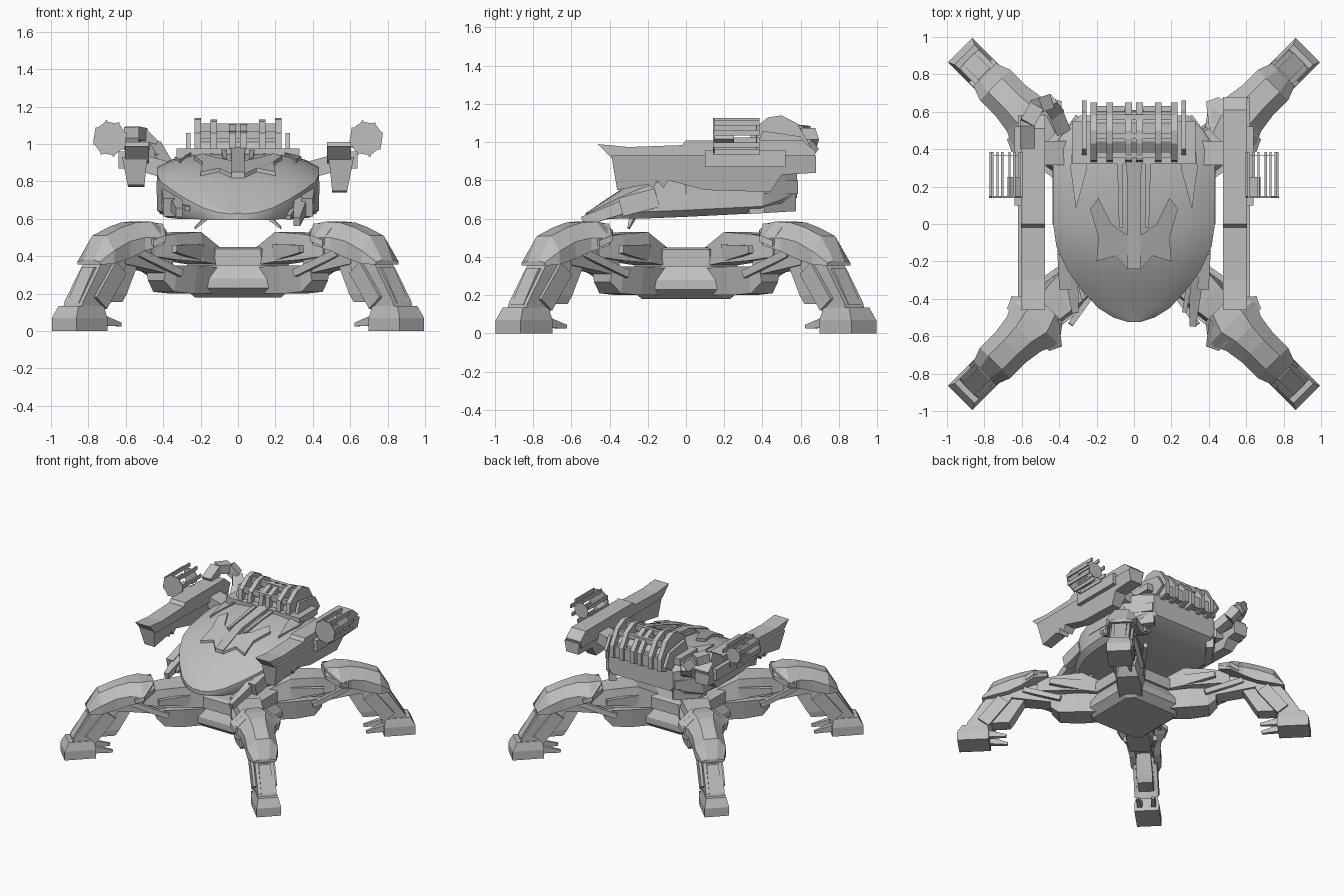
import bpy, bmesh, math
from mathutils import Vector

grey = bpy.data.materials.new("plain_grey")
grey.diffuse_color = (0.52, 0.52, 0.52, 1)


def finish(name, bm):
    bmesh.ops.recalc_face_normals(bm, faces=bm.faces)
    me = bpy.data.meshes.new(name)
    bm.to_mesh(me)
    bm.free()
    me.materials.append(grey)
    ob = bpy.data.objects.new(name, me)
    bpy.context.collection.objects.link(ob)
    return ob


def loft(name, rings):
    """Skin equal-length rings and cap both ends."""
    bm = bmesh.new()
    vs = [[bm.verts.new(p) for p in r] for r in rings]
    n = len(rings[0])
    for a, b in zip(vs, vs[1:]):
        for i in range(n):
            bm.faces.new((a[i], a[(i + 1) % n], b[(i + 1) % n], b[i]))
    bm.faces.new(vs[0])
    bm.faces.new(vs[-1])
    return finish(name, bm)


def box(name, x0, x1, y0, y1, z0, z1):
    return loft(name, [[(x0, y0, z), (x1, y0, z), (x1, y1, z), (x0, y1, z)] for z in (z0, z1)])


def prism_x(name, pts, x0, x1):
    """Side profile (y, z) extruded along x."""
    return loft(name, [[(x, y, z) for y, z in pts] for x in (x0, x1)])


def bar(name, a, b, w, h, w2=None, h2=None):
    """Tapered beam between two points."""
    a, b = Vector(a), Vector(b)
    d = (b - a).normalized()
    s = d.cross(Vector((0, 0, 1))).normalized()
    u = s.cross(d)
    rings = []
    for p, ww, hh in ((a, w, h), (b, w2 or w, h2 or h)):
        rings.append([p + s * ww * i / 2 + u * hh * j / 2 for i, j in ((-1, -1), (1, -1), (1, 1), (-1, 1))])
    return loft(name, rings)


# ---------- hull: y, half width, rim height, top height, bottom ----------
SECT = [(-0.525, 0.03, 0.625, 0.63, 0.595), (-0.50, 0.11, 0.635, 0.645, 0.595), (-0.45, 0.19, 0.66, 0.68, 0.595),
        (-0.36, 0.275, 0.705, 0.74, 0.60), (-0.25, 0.355, 0.755, 0.815, 0.60), (-0.12, 0.415, 0.80, 0.875, 0.605),
        (0.0, 0.432, 0.835, 0.91, 0.61), (0.2, 0.432, 0.87, 0.945, 0.62), (0.4, 0.432, 0.88, 0.955, 0.63),
        (0.5, 0.37, 0.88, 0.955, 0.665), (0.58, 0.29, 0.87, 0.94, 0.71)]
FLAT = 3.6


def hull_z(x, y):
    """Height of the upper shell."""
    for a, b in zip(SECT, SECT[1:]):
        if y <= b[0]:
            t = max(0, (y - a[0]) / (b[0] - a[0]))
            w, e, h = (a[i] + (b[i] - a[i]) * t for i in (1, 2, 3))
            return e + (h - e) * max(0, 1 - (abs(x) / w) ** FLAT)
    return 0.94


rings = []
for y, w, e, h, b in SECT:
    half = [(0.9 * w, b), (w, b + 0.035 if y > -0.48 else b + 0.015), (w, e)]
    half += [(f * w, e + (h - e) * (1 - f ** FLAT)) for f in (0.85, 0.6, 0.3)]
    rings.append([(x, y, z) for x, z in half] + [(0, y, h)] + [(-x, y, z) for x, z in reversed(half)])
hull = loft("hull", rings)
hull.data.shade_smooth()
hull.select_set(True)
bpy.context.view_layer.objects.active = hull
bpy.ops.object.shade_smooth_by_angle(angle=math.radians(28))


def plate(name, pts, t=0.02):
    """Armour plate that follows the upper shell."""
    return loft(name, [[(x, y, hull_z(x, y) + dz) for x, y in pts] for dz in (-0.02, t)])


plate("spine_plate", [(-0.04, 0.36), (-0.035, 0.0), (-0.035, -0.24), (0.035, -0.24), (0.035, 0.0), (0.04, 0.36)], 0.03)
for s, side in ((-1, "left"), (1, "right")):
    m = lambda pts: [(s * x, y) for x, y in pts]
    plate(side + "_chevron_plate", m([(0.035, -0.06), (0.12, 0.0), (0.19, 0.14), (0.235, 0.08), (0.19, -0.07),
                                      (0.20, -0.20), (0.10, -0.17), (0.035, -0.24)]))
    plate(side + "_shoulder_plate", m([(0.25, 0.5), (0.32, 0.5), (0.34, 0.3), (0.31, 0.08), (0.25, 0.3)]), 0.015)
    plate(side + "_inner_strip", m([(0.06, 0.34), (0.09, 0.34), (0.08, -0.02), (0.06, -0.02)]))
    # rim armour and rear skirt
    loft(side + "_rim_armour", [[(s * x, y, z) for x, y in ((0.40, -0.05), (0.436, 0.0), (0.436, 0.41), (0.31, 0.585), (0.27, 0.55))]
                                for z in (0.73, 0.80)])
    loft(side + "_rear_skirt", [[(s * x, y, z + y * 0.06) for x, y in ((0.42, 0.33), (0.42, 0.41), (0.29, 0.575), (0.25, 0.54), (0.37, 0.37))]
                                for z in (0.605, 0.70)])
    # guns slung under the nose
    y0, z0 = (-0.54, 0.585) if s > 0 else (-0.47, 0.635)
    bar(side + "_nose_gun", (s * 0.315, y0, z0), (s * 0.34, -0.22, 0.70), 0.035, 0.05, 0.08, 0.08)
    bar(side + "_nose_gun_mount", (s * 0.37, -0.34, 0.66), (s * 0.38, -0.15, 0.71), 0.06, 0.10)
    bar(side + "_nose_barrel", (s * 0.27, y0 + 0.07, z0 + 0.02), (s * 0.31, -0.22, 0.68), 0.025, 0.025)
    bar(side + "_belly_claw", (s * 0.23, -0.3, 0.55), (s * 0.17, -0.28, 0.605), 0.01, 0.01, 0.03, 0.02)

# ---------- engine deck on the rear of the hull ----------
box("engine_base", -0.33, 0.33, 0.32, 0.55, 0.92, 0.975)
prism_x("engine_core", [(0.36, 0.95), (0.38, 1.01), (0.44, 1.05), (0.54, 1.05), (0.60, 0.99), (0.61, 0.90), (0.5, 0.87)], -0.21, 0.21)
for x, h in ((-0.215, 0.05), (-0.13, 0.04), (-0.03, 0.02), (0.03, 0.02), (0.13, 0.04), (0.215, 0.05)):
    prism_x("engine_rib", [(0.33, 0.97), (0.34, 1.06), (0.43, 1.08 + h), (0.50, 1.09 + h), (0.58, 1.05 + h),
                           (0.65, 0.98), (0.65, 0.88), (0.58, 0.86)], x - 0.018, x + 0.018)
for y, z in ((0.37, 1.05), (0.47, 1.09), (0.57, 1.06)):
    box("engine_crossbar", -0.23, 0.23, y - 0.015, y + 0.015, z - 0.02, z + 0.02)
for s in (-1, 1):
    prism_x("engine_fin", [(0.36, 0.95), (0.40, 1.06), (0.60, 1.03), (0.66, 0.93), (0.58, 0.88)], s * 0.265 - 0.012, s * 0.265 + 0.012)
    box("exhaust_box", *sorted((s * 0.05, s * 0.2)), 0.57, 0.63, 0.88, 0.97)

# ---------- long side cannons ----------
for s, side, back in ((-1, "left", 0.58), (1, "right", 0.68)):
    prism_x(side + "_cannon_top", [(-0.46, 0.99), (-0.38, 0.91), (back - 0.02, 0.89), (back, 0.95), (back - 0.07, 1.01),
                                   (0.0, 1.01), (-0.02, 0.985), (-0.3, 0.975)], s * 0.475, s * 0.605)
    # lower cheek with a toothed edge, narrowing towards the bottom
    low = 0.75 if s > 0 else 0.78
    cheek = [(-0.39, 0.93), (-0.36, low), (-0.20, low + 0.03), (-0.17, low + 0.01), (-0.15, low + 0.05), (-0.12, low + 0.01),
             (-0.09, low + 0.05), (0.10, low), (0.44, low - 0.01), (0.50, 0.83), (back, 0.84), (back, 0.93)]
    loft(side + "_cannon_cheek", [[(s * (x + k * (0.93 - z)), y, z) for y, z in cheek] for x, k in ((0.485, 0.1), (0.62, -0.2))])
    box(side + "_cannon_rail", *sorted((s * 0.59, s * 0.64)), 0.10, 0.52, 0.87, 0.96)
    bar(side + "_cannon_arm", (s * 0.34, 0.38, 0.85), (s * 0.52, 0.38, 0.90), 0.13, 0.09)
    # rotary pod: front disc and open ring of flat strips
    cx, cz, r = s * 0.685, 1.03, 0.092
    octa = lambda y, k: [(cx + k * r * math.cos((i + 0.3) * math.pi / 4), y, cz + k * r * math.sin((i + 0.3) * math.pi / 4))
                         for i in range(8)]
    loft(side + "_pod_disc", [octa(0.14, 1), octa(0.15, 1)])
    loft(side + "_pod_back_disc", [octa(0.365, 0.7), octa(0.37, 0.7)])
    for x, _, z in octa(0, 0.92):
        box(side + "_pod_strip", x - 0.006, x + 0.006, 0.14, 0.385, z - 0.014, z + 0.014)
    bar(side + "_pod_bracket", (s * 0.56, 0.20, 0.97), (s * 0.67, 0.20, 1.03), 0.10, 0.03)

# feed hose arching from the left cannon to the hull
hose = [(-0.57, 0.42, 1.0), (-0.57, 0.54, 1.06), (-0.52, 0.63, 1.05), (-0.46, 0.65, 0.99), (-0.42, 0.60, 0.92), (-0.38, 0.50, 0.86)]
for a, b in zip(hose, hose[1:]):
    bar("feed_hose_link", a, b, 0.08, 0.07)

# ---------- leg carrier under the hull ----------
square = lambda h, c, z: [(sx * (h if k else c), sy * (c if k else h), z)
                          for sx, sy, k in ((1, 1, 1), (1, 1, 0), (-1, 1, 0), (-1, 1, 1), (-1, -1, 1), (-1, -1, 0), (1, -1, 0), (1, -1, 1))]
loft("carrier_block", [square(0.23, 0.19, 0.18), square(0.29, 0.20, 0.23), square(0.29, 0.20, 0.28), square(0.25, 0.18, 0.35)])
loft("carrier_turret", [square(0.27, 0.13, 0.35), square(0.27, 0.12, 0.44), square(0.24, 0.11, 0.45)])

# ---------- four legs, modelled along the diagonal (r, side, z) ----------
trap = lambda r, wt, wb, zt, zb: [(r, -wb, zb), (r, wb, zb), (r, wt, zt), (r, -wt, zt)]


def wedge(r, w, zt, ze, zb):
    """Cross-section of the knee shield: flat crown and sloped sides."""
    return [(r, -w, zb), (r, w, zb), (r, w, ze), (r, w * 0.45, zt), (r, -w * 0.45, zt), (r, -w, ze)]


def slab(z, r0, r1, w):
    return [(r0, -w, z), (r1, -w, z), (r1, w, z), (r0, w, z)]


leg = [
    loft("hip_upper", [trap(0.22, 0.08, 0.10, 0.45, 0.35), trap(0.38, 0.10, 0.12, 0.53, 0.37),
                       trap(0.56, 0.09, 0.11, 0.52, 0.38), trap(0.72, 0.07, 0.08, 0.50, 0.40)]),
    loft("hip_lower", [trap(0.22, 0.10, 0.08, 0.34, 0.20), trap(0.42, 0.11, 0.09, 0.35, 0.20),
                       trap(0.56, 0.10, 0.08, 0.35, 0.21), trap(0.62, 0.08, 0.06, 0.35, 0.27)]),
    loft("thigh_link", [trap(0.55, 0.06, 0.06, 0.44, 0.30), trap(0.92, 0.07, 0.07, 0.48, 0.36)]),
    loft("knee_shield", [wedge(0.64, 0.10, 0.575, 0.54, 0.51), wedge(0.74, 0.175, 0.585, 0.50, 0.46),
                         wedge(0.83, 0.13, 0.58, 0.50, 0.43), wedge(0.93, 0.115, 0.555, 0.48, 0.39),
                         wedge(1.05, 0.115, 0.51, 0.43, 0.36), wedge(1.13, 0.085, 0.38, 0.37, 0.355)]),
    loft("shin", [slab(0.10, 1.09, 1.26, 0.07), slab(0.16, 1.06, 1.24, 0.07),
                  slab(0.32, 0.93, 1.13, 0.07), slab(0.46, 0.86, 1.03, 0.06)]),
    loft("shin_inner_guard", [slab(0.155, 0.93, 1.08, 0.055), slab(0.20, 0.90, 1.06, 0.06), slab(0.37, 0.80, 0.95, 0.05)]),
    loft("shin_guard", [slab(0.15, 1.22, 1.25, 0.045), slab(0.34, 1.10, 1.135, 0.045)]),
    loft("foot", [slab(0.0, 1.08, 1.315, 0.092), slab(0.07, 1.08, 1.315, 0.092), slab(0.135, 1.09, 1.28, 0.075)]),
]
for s in (-1, 1):
    # paired struts, shield wings and heel claws
    leg += [
        bar("hip_strut", (0.54, s * 0.11, 0.31), (0.82, s * 0.07, 0.42), 0.03, 0.04),
        loft("shield_wing", [[(0.64, s * 0.07, z), (0.735, s * 0.19, z - 0.06), (0.80, s * 0.16, z - 0.09), (0.80, s * 0.07, z)]
                             for z in (0.54, 0.575)]),
        bar("shin_side_plate", (1.12, s * 0.08, 0.15), (0.97, s * 0.08, 0.34), 0.02, 0.10),
        bar("heel_claw", (0.95, s * 0.06, 0.035), (1.10, s * 0.05, 0.06), 0.02, 0.02, 0.04, 0.06),
        bar("hip_fin", (0.38, s * 0.10, 0.42), (0.62, s * 0.14, 0.44), 0.03, 0.09, 0.03, 0.04),
    ]
for k in range(4):
    for part in leg:
        ob = part if k == 0 else part.copy()
        if k:
            bpy.context.collection.objects.link(ob)
        ob.rotation_euler.z = math.radians(45 + 90 * k)
